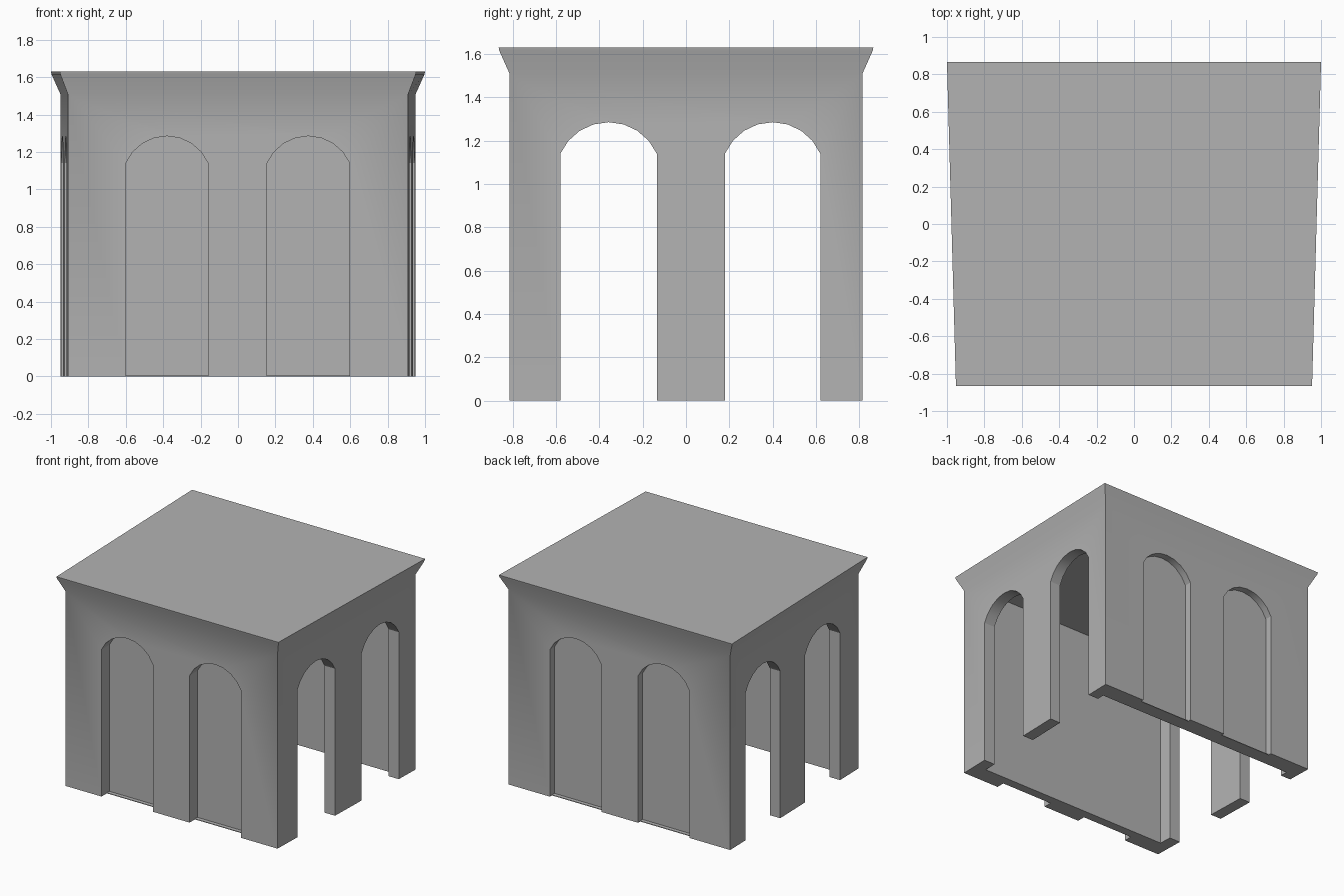
import bpy, bmesh, math

default = bpy.data.objects.get("Cube")
if default:
    bpy.data.objects.remove(default, do_unlink=True)

# Single stone colour
stone = bpy.data.materials.new("grey_stone")
stone.use_nodes = True
colour = (0.45, 0.45, 0.45, 1)
stone.diffuse_color = colour
stone.node_tree.nodes["Principled BSDF"].inputs["Base Color"].default_value = colour


def loft(name, rings):
    """Closed solid through matching rings of points."""
    bm = bmesh.new()
    loops = [[bm.verts.new(p) for p in ring] for ring in rings]
    n = len(loops[0])
    for low, high in zip(loops, loops[1:]):
        for i in range(n):
            j = (i + 1) % n
            bm.faces.new((low[i], low[j], high[j], high[i]))
    bm.faces.new(loops[0][::-1])
    bm.faces.new(loops[-1])
    bmesh.ops.recalc_face_normals(bm, faces=bm.faces)
    mesh = bpy.data.meshes.new(name)
    bm.to_mesh(mesh)
    bm.free()
    obj = bpy.data.objects.new(name, mesh)
    bpy.context.collection.objects.link(obj)
    mesh.materials.append(stone)
    return obj


def plan(front, back, y, z):
    """Four-sided plan, slightly wider at the back."""
    return [(-front, -y, z), (front, -y, z), (back, y, z), (-back, y, z)]


def arch_profile(a, b, spring=1.14, rise=0.145, steps=8):
    """Tall opening topped with a shallow circular arc."""
    mid, half = (a + b) / 2, (b - a) / 2
    radius = (half ** 2 + rise ** 2) / (2 * rise)
    sweep = math.asin(half / radius)
    points = [(a, -0.2), (b, -0.2)]
    for i in range(steps + 1):
        t = sweep * (1 - 2 * i / steps)
        points.append((mid + radius * math.sin(t),
                       spring + rise - radius + radius * math.cos(t)))
    return points


def cut(target, cutter):
    cutter.hide_render = True
    mod = target.modifiers.new("cut", "BOOLEAN")
    mod.operation = "DIFFERENCE"
    mod.solver = "EXACT"
    mod.object = cutter
    bpy.context.view_layer.update()
    result = target.evaluated_get(bpy.context.evaluated_depsgraph_get())
    mesh = bpy.data.meshes.new_from_object(result)
    target.modifiers.clear()
    target.data = mesh
    bpy.data.objects.remove(cutter, do_unlink=True)


# Walls, flared cornice and flat roof
hall = loft("arcade_hall", [
    plan(0.91, 0.95, 0.815, 0),
    plan(0.91, 0.95, 0.815, 1.51),
    plan(0.95, 0.997, 0.862, 1.615),
    plan(0.952, 1.0, 0.865, 1.63),
])

# Hollow room, open at the bottom
cut(hall, loft("room_cutter", [plan(0.82, 0.86, 0.68, z) for z in (-0.1, 1.47)]))

# Open arches through both side walls
for a, b in ((-0.58, -0.135), (0.18, 0.62)):
    profile = arch_profile(a, b)
    cut(hall, loft("side_arch_cutter",
                   [[(x, y, z) for y, z in profile] for x in (-1.2, 1.2)]))

# Blind arches sunk into the front and back walls, each with a thin sill
for wall, panel in (("front", -0.72), ("back", 0.76)):
    sign = math.copysign(1, panel)
    for side, a, b in (("right", -0.6, -0.16), ("left", 0.155, 0.597)):
        profile = arch_profile(a, b)
        cut(hall, loft("blind_arch_cutter",
                       [[(x, y, z) for x, z in profile] for y in (panel, sign * 1.2)]))
        y0, y1 = panel - sign * 0.01, panel + sign * 0.03
        loft(f"{wall}_{side}_sill",
             [[(a, y0, z), (b, y0, z), (b, y1, z), (a, y1, z)] for z in (0, 0.005)])

# Soft shading over the cornice flare, crisp corners elsewhere
bpy.ops.object.select_all(action="DESELECT")
hall.select_set(True)
bpy.context.view_layer.objects.active = hall
bpy.ops.object.shade_smooth_by_angle(angle=math.radians(30))
